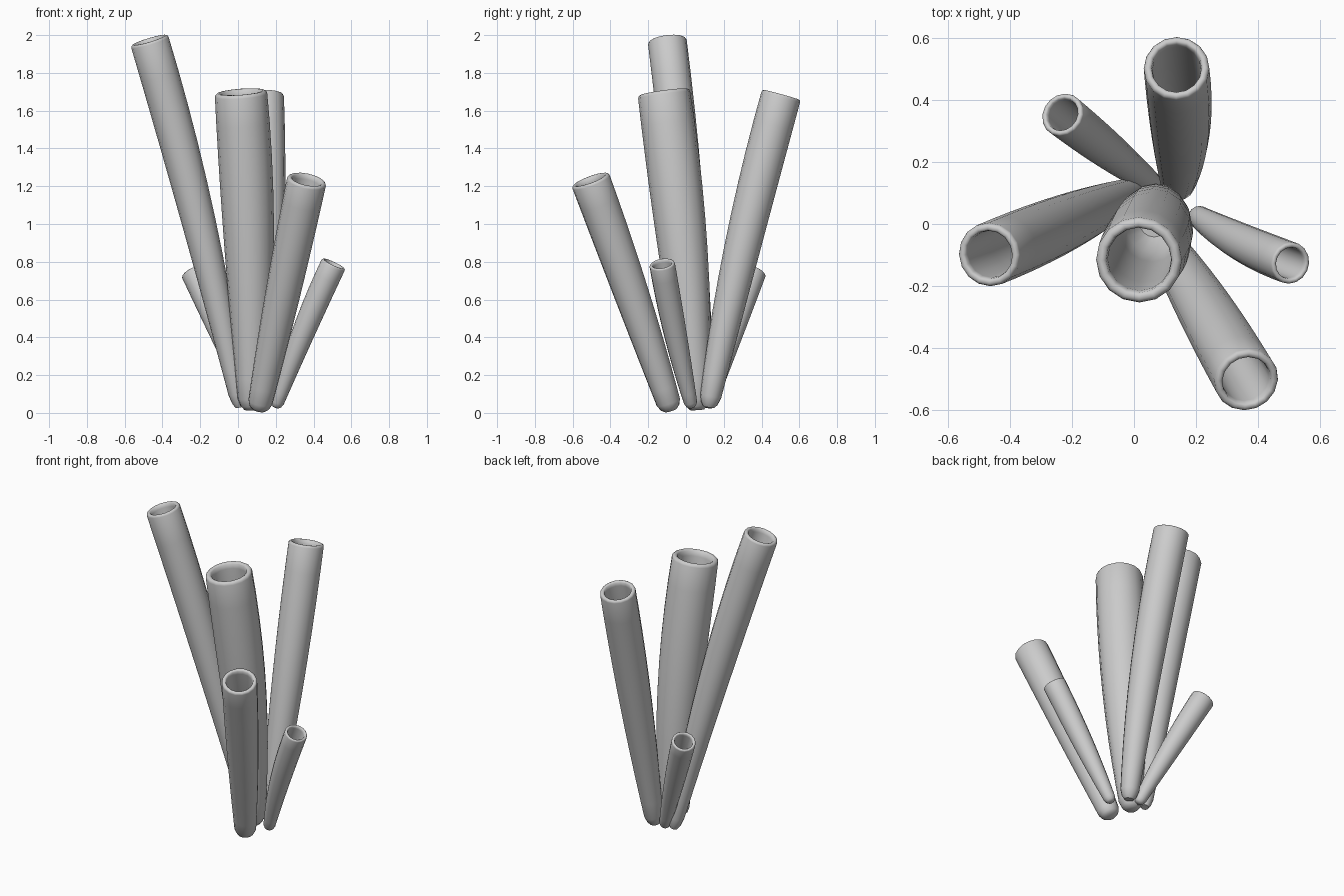
import bpy, bmesh, math
from mathutils import Vector

cube = bpy.data.objects.get("Cube")
if cube:
    bpy.data.objects.remove(cube, do_unlink=True)

SIDES = 16

grey = bpy.data.materials.new("stone grey")
grey.use_nodes = True
colour = (0.6, 0.6, 0.6, 1)
grey.diffuse_color = colour
grey.node_tree.nodes["Principled BSDF"].inputs["Base Color"].default_value = colour


def through(a, b, c, t):
    """Quadratic passing through a, b and c at t = 0, 0.5 and 1."""
    return a * (1 - t) * (1 - 2 * t) + b * 4 * t * (1 - t) + c * t * (2 * t - 1)


def tube(name, base, mid, top, r_base, r_mid, r_top):
    base, mid, top = Vector(base), Vector(mid), Vector(top)
    length = (top - base).length

    def radius(t):
        return through(r_base, r_mid, r_top, t)

    # Section list: (position along the tube, radius)
    lip = 0.13 * r_top
    rows = [(0, r_base * 0.55), (0.012, r_base * 0.85), (0.035, radius(0.035))]
    rows += [(i / 10, radius(i / 10)) for i in range(1, 10)]
    rows += [(1 - lip / length, r_top)]
    # Rounded rim
    for i in range(1, 5):
        a = math.pi * i / 5
        rows.append((1 - lip / length * (1 - math.sin(a)), r_top - lip * (1 - math.cos(a))))
    # Inner wall down to the floor of the hollow
    rows += [(1 - 2 * lip / length, r_top * 0.74)]
    rows += [(t, radius(t) * 0.74) for t in (0.85, 0.7, 0.55, 0.42)]
    rows += [(0.38, radius(0.38) * 0.4)]

    bm = bmesh.new()
    rings = []
    for t, r in rows:
        centre = through(base, mid, top, t)
        axis = (through(base, mid, top, t + 0.01) - through(base, mid, top, t - 0.01)).normalized()
        u = Vector((0, 1, 0)).cross(axis).normalized()
        v = axis.cross(u)
        ring = []
        for k in range(SIDES):
            a = 2 * math.pi * k / SIDES
            ring.append(bm.verts.new(centre + u * r * math.cos(a) + v * r * math.sin(a)))
        rings.append(ring)
    for lower, upper in zip(rings, rings[1:]):
        for k in range(SIDES):
            n = (k + 1) % SIDES
            bm.faces.new((lower[k], lower[n], upper[n], upper[k]))
    bm.faces.new(rings[0][::-1])
    bm.faces.new(rings[-1])
    mesh = bpy.data.meshes.new(name)
    bm.to_mesh(mesh)
    bm.free()
    mesh.materials.append(grey)
    obj = bpy.data.objects.new(name, mesh)
    bpy.context.collection.objects.link(obj)
    bpy.ops.object.select_all(action="DESELECT")
    obj.select_set(True)
    bpy.context.view_layer.objects.active = obj
    bpy.ops.object.shade_smooth_by_angle(angle=math.radians(50))


# Six tubes fanning out from a shared foot
tube("tallest_tube", (0.01, 0.11, 0.03), (-0.21, 0.01, 1.02), (-0.47, -0.1, 1.974), 0.042, 0.09, 0.103)
tube("centre_tube", (0.07, 0.06, 0.015), (0.06, -0.015, 0.85), (0.015, -0.118, 1.7), 0.065, 0.13, 0.139)
tube("back_tube", (0.14, 0.12, 0.03), (0.15, 0.295, 0.86), (0.137, 0.505, 1.685), 0.052, 0.095, 0.106)
tube("front_tube", (0.11, -0.08, 0.015), (0.235, -0.285, 0.62), (0.365, -0.507, 1.235), 0.062, 0.092, 0.105)
tube("small_right_tube", (0.2, 0.03, 0.03), (0.34, -0.055, 0.41), (0.507, -0.127, 0.79), 0.033, 0.06, 0.068)
tube("small_back_tube", (0.07, 0.12, 0.03), (-0.08, 0.235, 0.4), (-0.233, 0.355, 0.75), 0.033, 0.06, 0.072)
